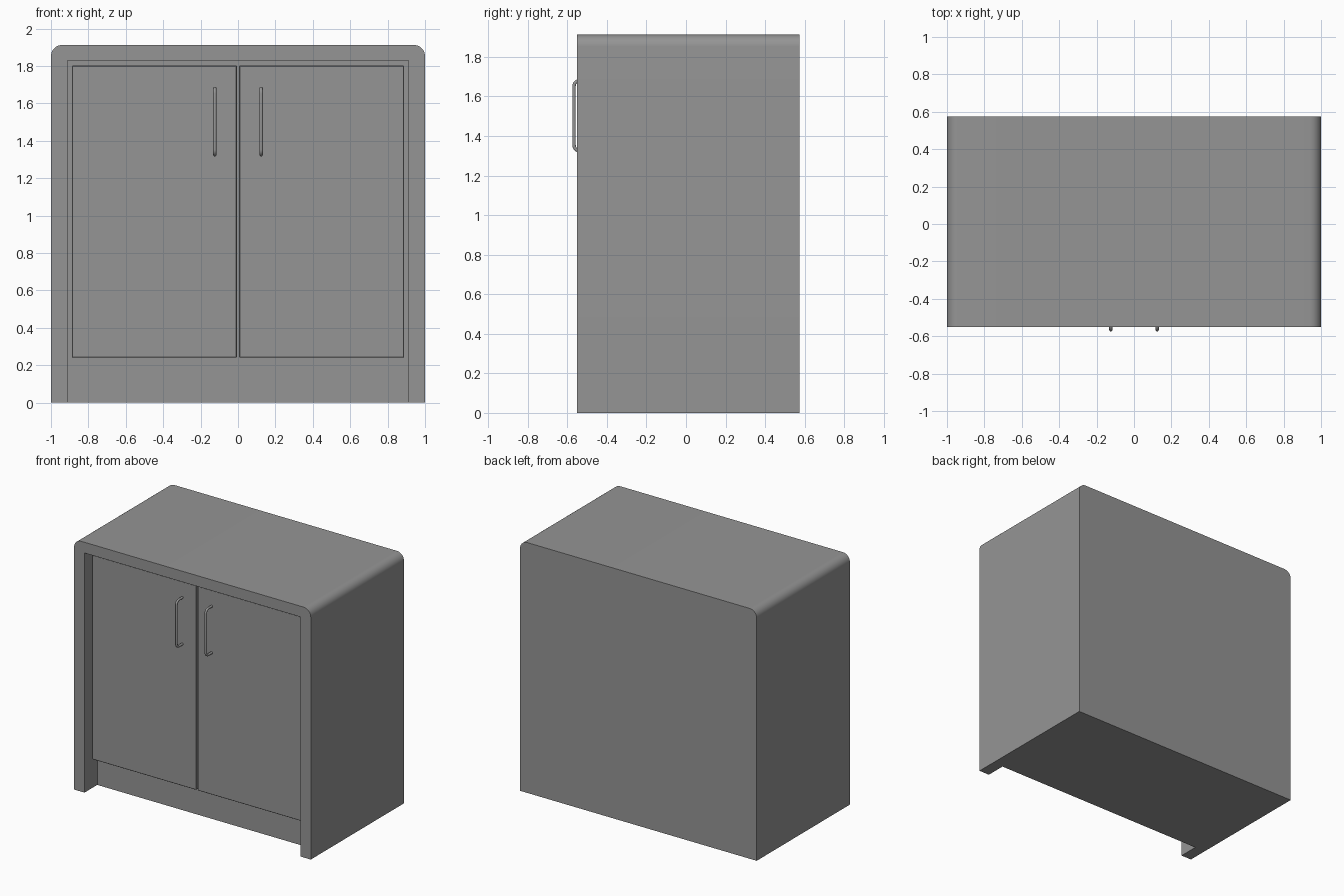
import bpy
import bmesh
from math import sin, cos, pi, radians

old = bpy.data.objects.get("Cube")
if old:
    bpy.data.objects.remove(old, do_unlink=True)

FRONT, BACK, HEIGHT = -0.55, 0.575, 1.912
RADIUS = 0.06                      # rounded top corners
INNER, INNER_TOP = 0.912, 1.83     # front opening
FRAME_Y = FRONT + 0.158            # recessed frame plane
DOOR_Y = FRONT + 0.055             # door front plane

grey = bpy.data.materials.new("cabinet grey")
grey.use_nodes = True
grey.diffuse_color = (0.3, 0.3, 0.3, 1)
grey.node_tree.nodes["Principled BSDF"].inputs["Base Color"].default_value = (0.3, 0.3, 0.3, 1)


def activate(obj):
    bpy.ops.object.select_all(action='DESELECT')
    obj.select_set(True)
    bpy.context.view_layer.objects.active = obj


def extrude_profile(name, profile, y0, y1):
    """Solid made from an x-z outline pushed from y0 to y1."""
    bm = bmesh.new()
    face = bm.faces.new([bm.verts.new((x, y0, z)) for x, z in profile])
    out = bmesh.ops.extrude_face_region(bm, geom=[face])
    moved = [v for v in out["geom"] if isinstance(v, bmesh.types.BMVert)]
    bmesh.ops.translate(bm, verts=moved, vec=(0, y1 - y0, 0))
    bmesh.ops.recalc_face_normals(bm, faces=bm.faces)
    mesh = bpy.data.meshes.new(name)
    bm.to_mesh(mesh)
    bm.free()
    mesh.materials.append(grey)
    obj = bpy.data.objects.new(name, mesh)
    bpy.context.collection.objects.link(obj)
    return obj


def box(name, x0, x1, y0, y1, z0, z1):
    return extrude_profile(name, [(x0, z0), (x1, z0), (x1, z1), (x0, z1)], y0, y1)


def apply_modifier(obj, mod):
    activate(obj)
    bpy.ops.object.modifier_apply(modifier=mod.name)


def arc(cx, cz, r, start, steps):
    """Quarter circle, anticlockwise from the start angle."""
    angles = [start + pi / 2 * i / steps for i in range(steps + 1)]
    return [(cx + r * cos(a), cz + r * sin(a)) for a in angles]


# Cabinet body with rounded top corners
outline = [(-1, 0), (1, 0)]
outline += arc(1 - RADIUS, HEIGHT - RADIUS, RADIUS, 0, 12)
outline += arc(RADIUS - 1, HEIGHT - RADIUS, RADIUS, pi / 2, 12)
body = extrude_profile("cabinet_body", outline, FRONT, BACK)

# Front recess, open at the floor
cutter = box("recess_cutter", -INNER, INNER, FRONT - 0.1, FRAME_Y, -0.1, INNER_TOP)
cutter.hide_render = True
cut = body.modifiers.new("recess", 'BOOLEAN')
cut.operation = 'DIFFERENCE'
cut.solver = 'EXACT'
cut.object = cutter
apply_modifier(body, cut)
bpy.data.objects.remove(cutter, do_unlink=True)
activate(body)
bpy.ops.object.shade_smooth_by_angle(angle=radians(30))

# Kick board under the doors
box("kick_board", -INNER, INNER, FRAME_Y - 0.004, FRAME_Y, 0, 0.23)


def add_handle(name, x):
    """Bent round bar standing off the door."""
    low, high, bar_y, bend = 1.325, 1.68, -0.566, 0.028
    path = [(DOOR_Y + 0.005, low)]
    # Lower bend, then upper bend
    path += [(y, z) for y, z in reversed(arc(bar_y + bend, low + bend, bend, pi, 6))]
    path += [(y, z) for y, z in reversed(arc(bar_y + bend, high - bend, bend, pi / 2, 6))]
    path.append((DOOR_Y + 0.005, high))
    curve = bpy.data.curves.new(name, 'CURVE')
    curve.dimensions = '3D'
    curve.bevel_depth = 0.009
    curve.bevel_resolution = 3
    curve.use_fill_caps = True
    spline = curve.splines.new('POLY')
    spline.points.add(len(path) - 1)
    for point, (y, z) in zip(spline.points, path):
        point.co = (x, y, z, 1)
    curve.materials.append(grey)
    obj = bpy.data.objects.new(name, curve)
    bpy.context.collection.objects.link(obj)
    activate(obj)
    bpy.ops.object.convert(target='MESH')
    bpy.ops.object.shade_smooth_by_angle(angle=radians(40))


# Pair of doors with handles near the middle
for side, sign in (("left", 1), ("right", -1)):
    x0, x1 = sorted((sign * 0.006, sign * 0.888))
    door = box(side + "_door", x0, x1, DOOR_Y, FRAME_Y, 0.24, 1.802)
    edge = door.modifiers.new("edge", 'BEVEL')
    edge.width = 0.004
    edge.segments = 1
    apply_modifier(door, edge)
    add_handle(side + "_handle", sign * 0.124)

bpy.ops.object.select_all(action='DESELECT')
